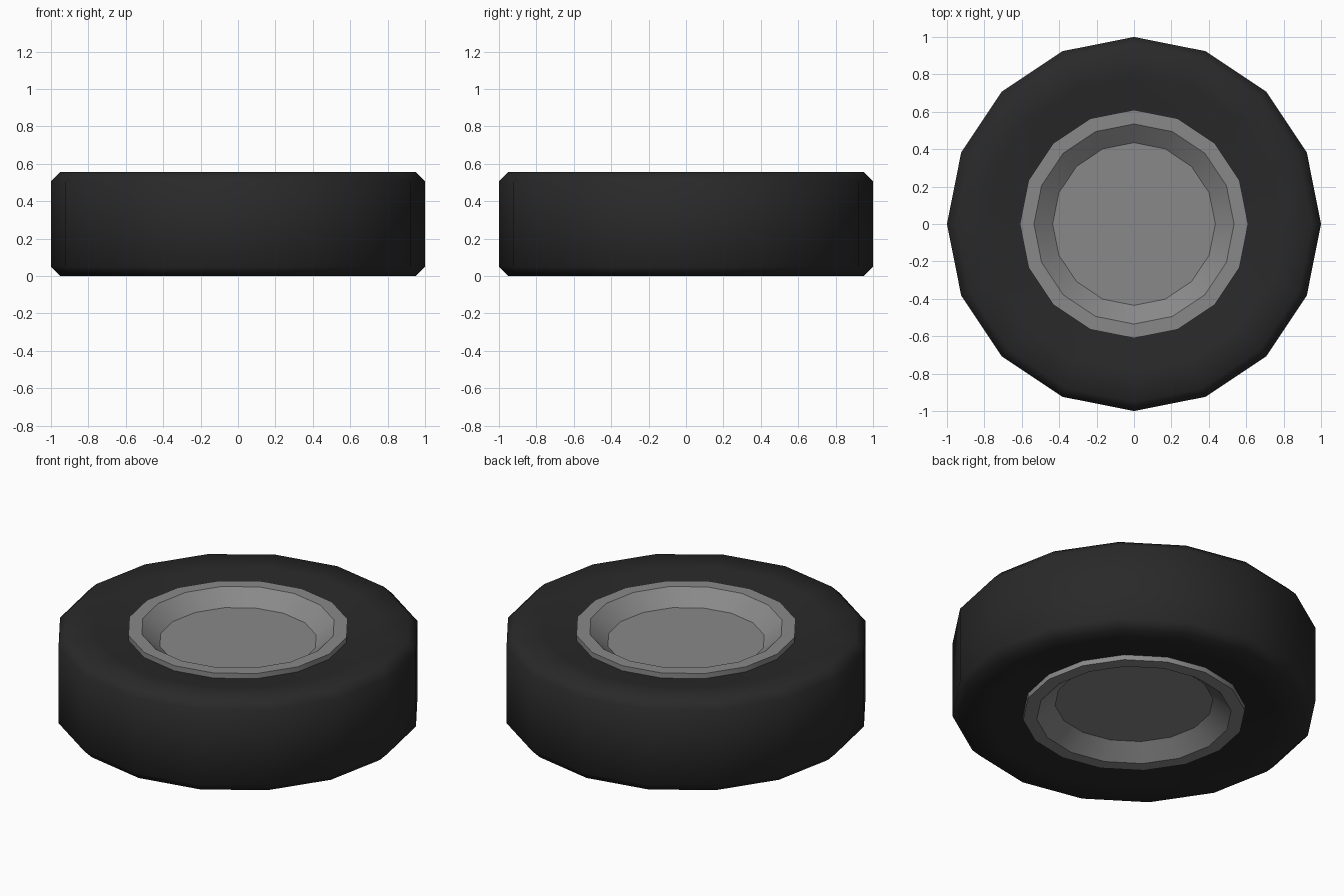
import bpy, bmesh, math

if "Cube" in bpy.data.objects:
    bpy.data.objects.remove(bpy.data.objects["Cube"])

SIDES = 16
MID = 0.278  # half of the wheel height


def material(name, v):
    m = bpy.data.materials.new(name)
    m.diffuse_color = (v, v, v, 1)
    m.use_nodes = True
    m.node_tree.nodes["Principled BSDF"].inputs["Base Color"].default_value = m.diffuse_color
    return m


def lathe(name, upper, mat, angle, capped):
    """Revolve an upper half profile (r, height above middle), mirrored below."""
    profile = upper + [(r, -h) for r, h in reversed(upper)]
    bm = bmesh.new()
    rings = []
    for r, h in profile:
        rings.append([bm.verts.new((r * math.cos(2 * math.pi * i / SIDES),
                                    r * math.sin(2 * math.pi * i / SIDES), MID + h))
                      for i in range(SIDES)])
    # capped: ends closed with discs; otherwise the profile loops into a ring
    count = len(rings) - 1 if capped else len(rings)
    for k in range(count):
        a, b = rings[k], rings[(k + 1) % len(rings)]
        for i in range(SIDES):
            j = (i + 1) % SIDES
            bm.faces.new((a[i], b[i], b[j], a[j]))
    if capped:
        bm.faces.new(rings[0])
        bm.faces.new(rings[-1][::-1])
    bmesh.ops.recalc_face_normals(bm, faces=bm.faces)
    mesh = bpy.data.meshes.new(name)
    bm.to_mesh(mesh)
    bm.free()
    obj = bpy.data.objects.new(name, mesh)
    bpy.context.collection.objects.link(obj)
    mesh.materials.append(mat)
    bpy.ops.object.select_all(action='DESELECT')
    obj.select_set(True)
    bpy.context.view_layer.objects.active = obj
    bpy.ops.object.shade_smooth_by_angle(angle=math.radians(angle))
    return obj


# Tyre: dished sidewalls around the rim, chamfered shoulders, flat tread
lathe("tyre", [(0.59, 0.24), (0.63, 0.242), (0.79, 0.272), (0.95, MID), (1.0, 0.228)],
      material("rubber", 0.022), 60, False)

# Rim: recessed centre disc, sloped wall and flat lip on both sides
lathe("rim", [(0.435, 0.19), (0.535, 0.272), (0.61, 0.272)],
      material("metal", 0.25), 30, True)
